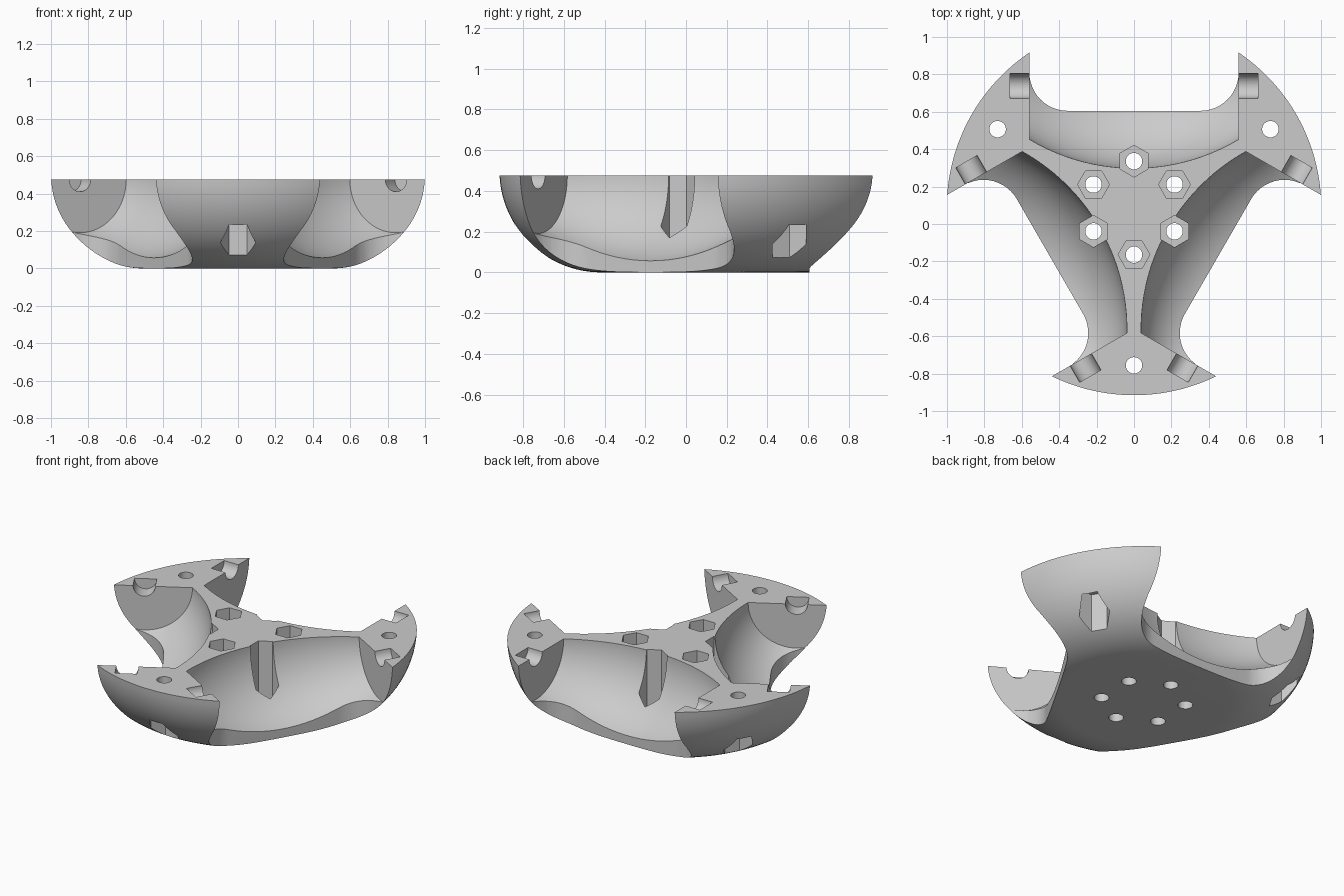
import bpy, bmesh, math
from mathutils import Matrix, Vector

if "Cube" in bpy.data.objects:
    bpy.data.objects.remove(bpy.data.objects["Cube"])

HEIGHT = 0.476        # flat top of the base
FLAT = 0.502          # radius of the flat underside
ROLL = 0.5            # radius of the rolled lower edge
CENTRE = Vector((0, 0.086, 0))
POCKET = 0.56         # half width of a wheel pocket
AXLE_Y = 0.652        # distance of the wheel axle from the centre
HOLE = 0.044


def finish(name, bm):
    bmesh.ops.remove_doubles(bm, verts=bm.verts, dist=1e-5)
    bmesh.ops.recalc_face_normals(bm, faces=bm.faces)
    mesh = bpy.data.meshes.new(name)
    bm.to_mesh(mesh)
    bm.free()
    obj = bpy.data.objects.new(name, mesh)
    bpy.context.collection.objects.link(obj)
    return obj


def lathe(name, profile, steps):
    """Revolve (radius, z) points about z."""
    bm = bmesh.new()
    verts = [bm.verts.new((r, 0, z)) for r, z in profile]
    edges = [bm.edges.new(pair) for pair in zip(verts, verts[1:])]
    bmesh.ops.spin(bm, geom=verts + edges, axis=(0, 0, 1), cent=(0, 0, 0),
                   angle=math.tau, steps=steps, use_merge=True)
    return finish(name, bm)


def prism(name, outline, bottom, top):
    """Extrude a flat outline upward."""
    bm = bmesh.new()
    low, high = [[bm.verts.new((x, y, z)) for x, y in outline] for z in (bottom, top)]
    bm.faces.new(low)
    bm.faces.new(high)
    for i in range(len(low)):
        bm.faces.new((low[i - 1], low[i], high[i], high[i - 1]))
    return finish(name, bm)


def ring(x, y, radius, sides, turn=0):
    return [(x + radius * math.cos(turn + math.tau * i / sides),
             y + radius * math.sin(turn + math.tau * i / sides)) for i in range(sides)]


def cut(target, cutter, matrix):
    """Subtract the cutter, then discard it."""
    cutter.hide_render = True
    cutter.matrix_world = matrix
    bpy.context.view_layer.update()
    mod = target.modifiers.new("cut", "BOOLEAN")
    mod.operation = "DIFFERENCE"
    mod.solver = "MANIFOLD"
    mod.object = cutter
    bpy.context.view_layer.objects.active = target
    bpy.ops.object.modifier_apply(modifier=mod.name)
    bpy.data.objects.remove(cutter)


# Round base with a large rolled lower edge
sweep = math.acos((ROLL - HEIGHT) / ROLL)
profile = [(0, 0)]
for i in range(25):
    a = sweep * i / 24
    profile.append((FLAT + ROLL * math.sin(a), ROLL - ROLL * math.cos(a)))
profile.append((0, HEIGHT))
base = lathe("wheel_base", profile, 144)
base.location = CENTRE

# Barrel shape of a wheel pocket
END_R, MID_R = 0.285, 0.44
sag = MID_R - END_R
bow = (POCKET ** 2 + sag ** 2) / (2 * sag)
barrel = [(0, -POCKET)]
for i in range(25):
    t = -POCKET + 2 * POCKET * i / 24
    barrel.append((MID_R - bow + math.sqrt(bow ** 2 - t ** 2), t))
barrel.append((0, POCKET))

# Outer clearance in front of a wheel, with rounded inner corners
FILLET, WALL = 0.205, 0.519
SIDE = POCKET - 0.0005
right = []
for i in range(13):
    a = math.pi / 2 * i / 12
    right.append((SIDE - FILLET + FILLET * math.sin(a), WALL + FILLET - FILLET * math.cos(a)))
right.append((SIDE, 1.3))
clearance = right + [(-x, y) for x, y in reversed(right)]

side_axis = Matrix.Rotation(math.pi / 2, 4, "Y")
half_step = Matrix.Rotation(math.pi / 96, 4, "Z")
for k in range(3):
    turn = Matrix.Translation(CENTRE) @ Matrix.Rotation(math.tau * k / 3, 4, "Z")

    # Wheel pocket, clearance and axle notches
    cut(base, lathe("pocket_cutter", barrel, 96),
        turn @ Matrix.Translation((0, AXLE_Y, HEIGHT)) @ side_axis @ half_step)
    cut(base, prism("clearance_cutter", clearance, -0.2, 0.7), turn)
    for s in (-1, 1):
        cut(base, prism("notch_cutter", ring(0, 0, 0.066, 32, 0.05), -0.08, 0.08),
            turn @ Matrix.Translation((s * 0.582, AXLE_Y, HEIGHT)) @ side_axis)

    # Centre bolt holes with hexagonal recesses from above
    for y, angle in ((0.25, math.pi / 2), (-0.25, 0)):
        cut(base, prism("recess_cutter", ring(0, y, 0.085, 6, angle), 0.1, 0.7), turn)
        cut(base, prism("bolt_cutter", ring(0, y, HOLE, 32), -0.2, 0.3), turn)

    # Arm bolt hole with a hexagonal recess from below
    cut(base, prism("nut_cutter", ring(0, -0.842, 0.095, 6), -0.2, 0.32), turn)
    cut(base, prism("arm_bolt_cutter", ring(0, -0.842, HOLE, 32), 0.1, 0.7), turn)

# Plain grey finish
grey = bpy.data.materials.new("light_grey")
grey.use_nodes = True
colour = (0.6, 0.6, 0.6, 1)
grey.diffuse_color = colour
grey.node_tree.nodes["Principled BSDF"].inputs["Base Color"].default_value = colour
base.data.materials.clear()
base.data.materials.append(grey)

bpy.ops.object.select_all(action="DESELECT")
base.select_set(True)
bpy.context.view_layer.objects.active = base
bpy.ops.object.shade_smooth_by_angle(angle=math.radians(25))
